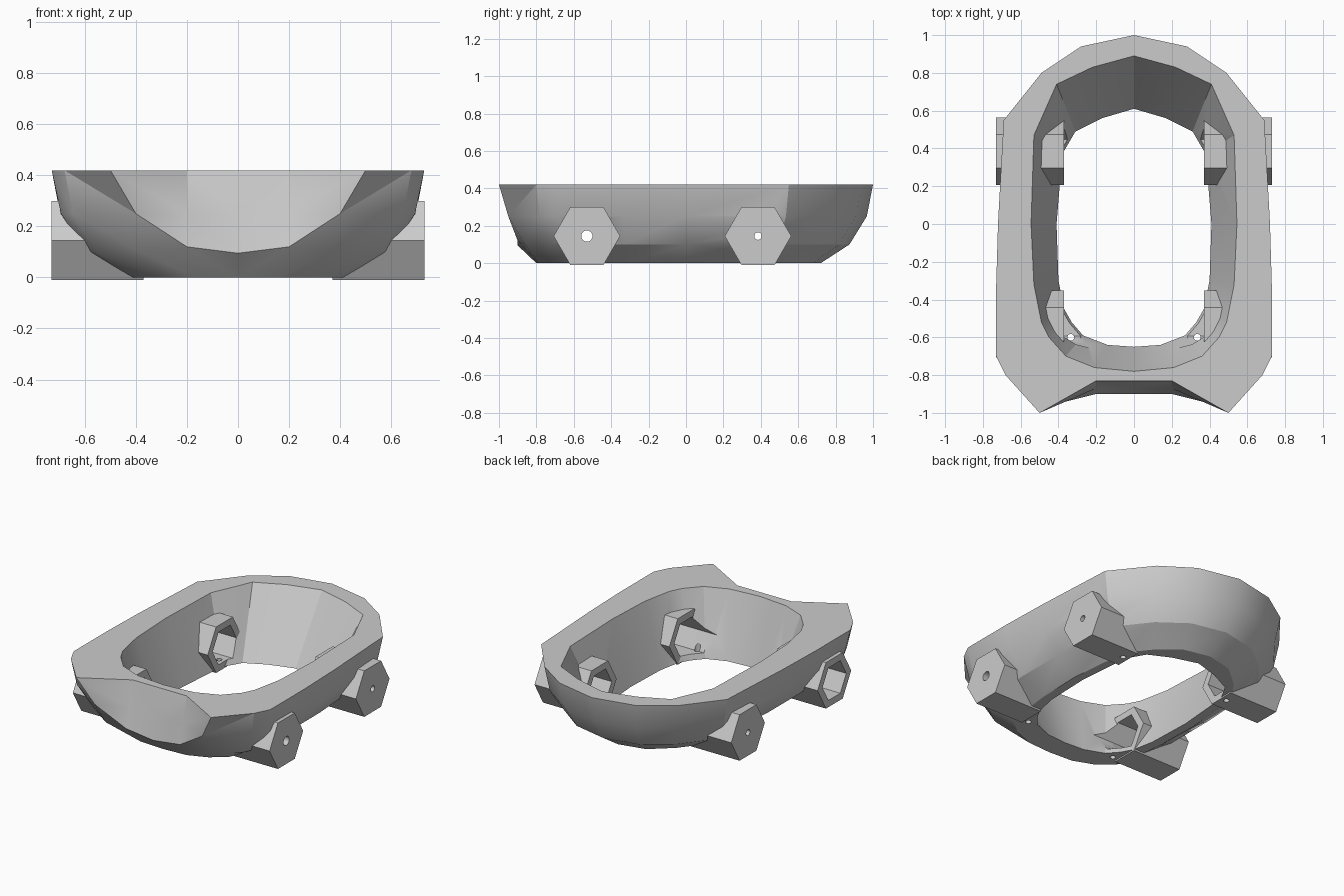
import bpy, bmesh, math
from mathutils import Matrix

if "Cube" in bpy.data.objects:
    bpy.data.objects.remove(bpy.data.objects["Cube"])

# One plain grey for everything
grey = bpy.data.materials.new("plain_grey")
grey.use_nodes = True
colour = (0.6, 0.6, 0.6, 1)
grey.diffuse_color = colour
grey.node_tree.nodes["Principled BSDF"].inputs["Base Color"].default_value = colour

HEIGHT = 0.42
HUB_Z = 0.145


def build_hull():
    """Half of the ring, lofted from front to back and mirrored."""
    # Outlines of the sides and back, from the front corner to the tail
    outer_top = [(.68, -.8), (.73, -.7), (.73, -.34), (.72, 0), (.69, .55),
                 (.49, .8), (.28, .94), (0, 1)]
    outer_base = [(.4, -.66), (.43, -.56), (.46, -.32), (.47, 0), (.43, .42),
                  (.32, .56), (.18, .68), (0, .72)]
    # Columns of the scooped front
    columns = [
        [(0, -.8, 0), (0, -.9, .095), (0, -.87, .25), (0, -.83, HEIGHT)],
        [(.17, -.79, 0), (.2, -.9, .12), (.2, -.87, .25), (.2, -.83, HEIGHT)],
        [(.3, -.74, 0), (.38, -.86, .1), (.4, -.95, .25), (.5, -1, HEIGHT)],
    ]
    # Bowed section of the sides: outward share and height
    bow = [(0, 0), (.55, .1), (.88, .25), (1, HEIGHT)]
    for (tx, ty), (bx, by) in zip(outer_top, outer_base):
        columns.append([(bx + (tx - bx) * f, by + (ty - by) * f, z) for f, z in bow])

    # Opening in the middle, wider at the top
    inner_top = [(0, -.78), (.21, -.76), (.36, -.7), (.45, -.6), (.49, -.52),
                 (.53, -.32), (.545, 0), (.53, .47), (.41, .74), (.22, .83), (0, .89)]
    inner_base = [(0, -.65), (.14, -.64), (.27, -.59), (.33, -.52), (.37, -.45),
                  (.4, -.3), (.41, 0), (.38, .37), (.31, .49), (.17, .56), (0, .61)]
    bm = bmesh.new()
    rings = []
    for col, top, base in zip(columns, inner_top, inner_base):
        section = col + [(*top, HEIGHT), (*base, 0)]
        rings.append([bm.verts.new(p) for p in section])
    for a, b in zip(rings, rings[1:]):
        for k in range(len(a)):
            n = (k + 1) % len(a)
            bm.faces.new((a[k], b[k], b[n]))
            bm.faces.new((a[k], b[n], a[n]))
    bmesh.ops.mirror(bm, geom=bm.verts[:] + bm.edges[:] + bm.faces[:],
                     matrix=Matrix.Identity(4), merge_dist=0.001, axis='X')
    bmesh.ops.remove_doubles(bm, verts=bm.verts[:], dist=0.0005)
    bmesh.ops.recalc_face_normals(bm, faces=bm.faces[:])
    mesh = bpy.data.meshes.new("hull")
    bm.to_mesh(mesh)
    bm.free()
    hull = bpy.data.objects.new("hull", mesh)
    bpy.context.collection.objects.link(hull)
    return hull


def prism(name, sides, radius, x0, x1, y):
    """Prism lying along x between x0 and x1."""
    bpy.ops.mesh.primitive_cylinder_add(
        vertices=sides, radius=radius, depth=abs(x1 - x0),
        location=((x0 + x1) / 2, y, HUB_Z), rotation=(0, math.pi / 2, 0))
    obj = bpy.context.object
    obj.name = name
    return obj


def drain(x, y):
    """Small upright hole cutter through the floor."""
    bpy.ops.mesh.primitive_cylinder_add(vertices=16, radius=0.018, depth=0.2,
                                        location=(x, y, 0))
    obj = bpy.context.object
    obj.name = "drain_cutter"
    return obj


parts = [build_hull()]
cutters = []

# Four hexagonal hubs, each with a hollow core, an axle hole and a floor hole
for side, word in ((1, "left"), (-1, "right")):
    for end, y, axle, dx, dy in (("front", -.53, .03, .335, -.6),
                                 ("rear", .385, .02, .41, .385)):
        parts.append(prism(f"{end}_{word}_hub", 6, .178, side * .37, side * .73, y))
        # The front right hub is open at its outer end
        is_open = end == "front" and side < 0
        depth = .8 if is_open else .69
        cutters.append(prism("core_cutter", 6, .126, side * .2, side * depth, y))
        if not is_open:
            cutters.append(prism("axle_cutter", 20, axle, side * .6, side * .8, y))
        cutters.append(drain(side * dx, dy))

# Cut every part, then finish it
for part in parts:
    bpy.ops.object.select_all(action='DESELECT')
    part.select_set(True)
    bpy.context.view_layer.objects.active = part
    for cutter in cutters:
        cutter.hide_render = True
        mod = part.modifiers.new("cut", 'BOOLEAN')
        mod.operation = 'DIFFERENCE'
        mod.solver = 'EXACT'
        mod.object = cutter
        bpy.ops.object.modifier_apply(modifier=mod.name)
    part.data.materials.clear()
    part.data.materials.append(grey)
    bpy.ops.object.shade_smooth_by_angle(angle=math.radians(25))

for cutter in cutters:
    bpy.data.objects.remove(cutter)
